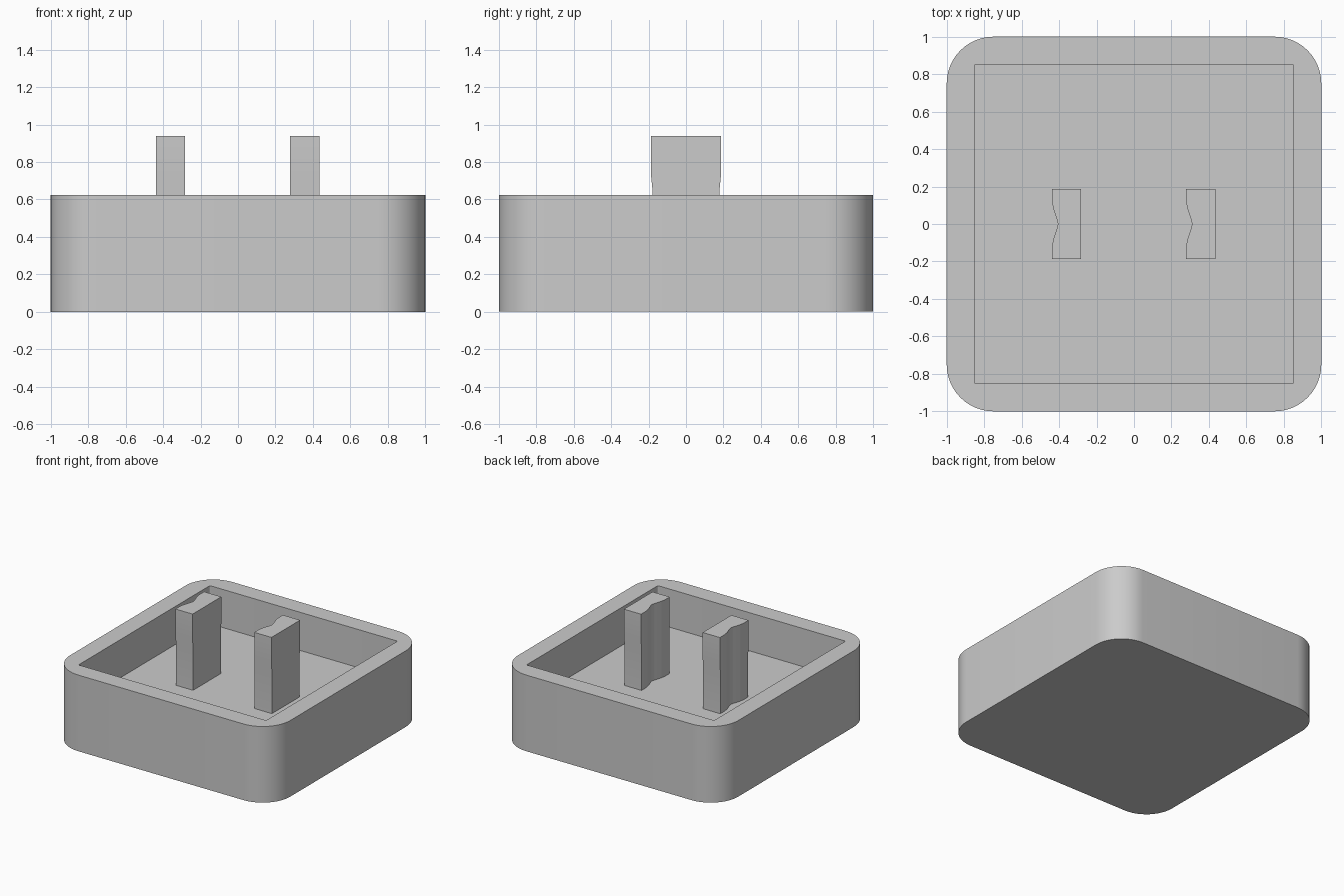
import bpy, bmesh, math

cube = bpy.data.objects.get("Cube")
if cube:
    bpy.data.objects.remove(cube, do_unlink=True)

grey = bpy.data.materials.new("light grey")
grey.use_nodes = True
colour = (0.6, 0.6, 0.6, 1)
grey.diffuse_color = colour
grey.node_tree.nodes["Principled BSDF"].inputs["Base Color"].default_value = colour

RIM, FLOOR, POST_TOP = 0.625, 0.312, 0.94


def rounded_square(half, radius, z, steps=12):
    """Counter-clockwise ring with rounded corners."""
    ring = []
    for corner in range(4):
        mid = math.radians(45 + 90 * corner)
        cx = math.copysign(half - radius, math.cos(mid))
        cy = math.copysign(half - radius, math.sin(mid))
        for i in range(steps + 1):
            a = math.radians(90 * (corner + i / steps))
            ring.append((cx + radius * math.cos(a), cy + radius * math.sin(a), z))
    return ring


def loft(name, rings):
    """Skin matching rings and cap both ends."""
    bm = bmesh.new()
    loops = [[bm.verts.new(p) for p in ring] for ring in rings]
    bm.faces.new(loops[0][::-1])
    bm.faces.new(loops[-1])
    n = len(loops[0])
    for low, high in zip(loops, loops[1:]):
        for i in range(n):
            j = (i + 1) % n
            bm.faces.new((low[i], low[j], high[j], high[i]))
    bmesh.ops.recalc_face_normals(bm, faces=bm.faces)
    mesh = bpy.data.meshes.new(name)
    bm.to_mesh(mesh)
    bm.free()
    mesh.materials.append(grey)
    obj = bpy.data.objects.new(name, mesh)
    bpy.context.collection.objects.link(obj)
    bpy.ops.object.select_all(action="DESELECT")
    obj.select_set(True)
    bpy.context.view_layer.objects.active = obj
    bpy.ops.object.shade_smooth_by_angle(angle=math.radians(30))
    return obj


# Open tray with rounded outer corners and a nearly sharp pocket
loft("tray", [
    rounded_square(1, 0.25, 0),
    rounded_square(1, 0.25, RIM),
    rounded_square(0.852, 0.01, RIM),
    rounded_square(0.852, 0.01, FLOOR),
])

# Two posts, each with a shallow groove down the right-hand face
half_groove = [(-0.078, 0.12), (-0.07, 0.08), (-0.052, 0.025)]
groove = half_groove + [(-0.046, 0)] + [(x, -y) for x, y in half_groove[::-1]]


def post_ring(cx, depth, z):
    outline = [(0.078, -depth), (0.078, depth), (-0.078, depth)]
    outline += groove + [(-0.078, -depth)]
    return [(cx + x, y, z) for x, y in outline]


for name, cx in (("right_post", -0.36), ("left_post", 0.356)):
    loft(name, [
        post_ring(cx, 0.18, FLOOR - 0.01),
        post_ring(cx, 0.18, 0.66),
        post_ring(cx, 0.186, 0.72),
        post_ring(cx, 0.186, POST_TOP),
    ])
